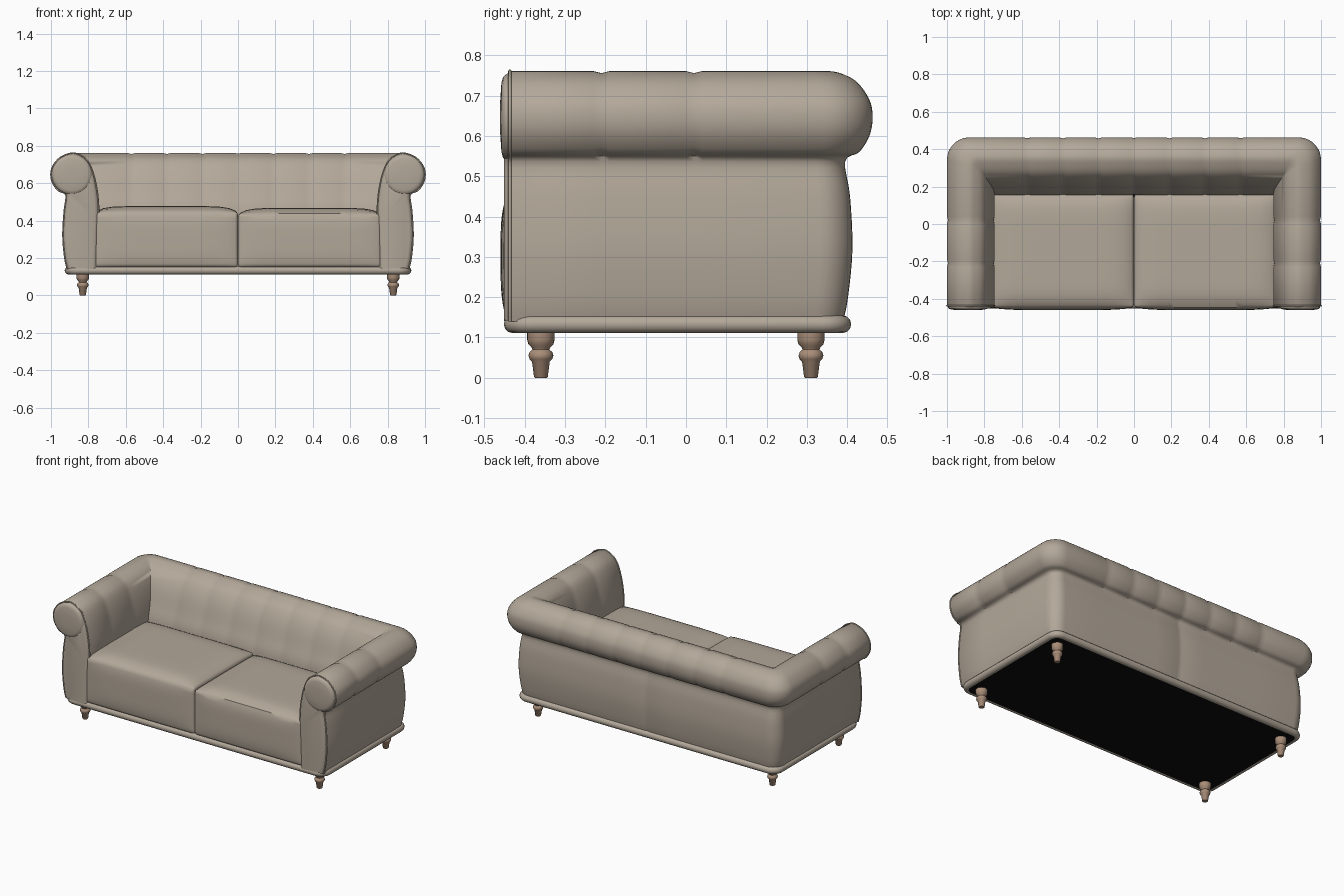
import bpy, bmesh, math
from mathutils import Matrix, Vector

if "Cube" in bpy.data.objects:
    bpy.data.objects.remove(bpy.data.objects["Cube"])


def material(name, rgb):
    m = bpy.data.materials.new(name)
    m.use_nodes = True
    m.diffuse_color = (*rgb, 1)
    bsdf = m.node_tree.nodes["Principled BSDF"]
    bsdf.inputs["Base Color"].default_value = (*rgb, 1)
    bsdf.inputs["Roughness"].default_value = 0.7
    return m


fabric = material("taupe fabric", (0.45, 0.39, 0.32))
wood = material("light wood", (0.40, 0.27, 0.19))
lining = material("black lining", (0.004, 0.004, 0.004))


def finish(name, bm, mat, mirror=False, angle=40):
    bmesh.ops.recalc_face_normals(bm, faces=bm.faces)
    me = bpy.data.meshes.new(name)
    bm.to_mesh(me)
    bm.free()
    me.materials.append(mat)
    me.shade_smooth()
    me.set_sharp_from_angle(angle=math.radians(angle))
    ob = bpy.data.objects.new(name, me)
    bpy.context.collection.objects.link(ob)
    if mirror:
        mod = ob.modifiers.new("mirror", 'MIRROR')
        mod.use_clip = True
    return ob


def loft(bm, rings, closed=False):
    """Bridge rows of points with quads and return the vertex rows."""
    rows = [[bm.verts.new(p) for p in ring] for ring in rings]
    for a, b in zip(rows, rows[1:]):
        n = len(a)
        for i in range(n if closed else n - 1):
            j = (i + 1) % n
            bm.faces.new((a[i], a[j], b[j], b[i]))
    return rows


def lathe(profile, matrix, steps=32):
    """Turn (radius, height) points around z, cap both ends and place it."""
    bm = bmesh.new()
    turn = [math.tau * k / steps for k in range(steps)]
    rows = loft(bm, [[matrix @ Vector((r * math.cos(a), r * math.sin(a), h))
                      for a in turn] for r, h in profile], True)
    bm.faces.new(rows[0])
    bm.faces.new(rows[-1])
    return bm


def tube(name, points, radius, mat, cyclic=False, mirror=False):
    """Round tube along a path, turned into a mesh."""
    cu = bpy.data.curves.new(name, 'CURVE')
    cu.dimensions = '3D'
    cu.bevel_depth = radius
    cu.bevel_resolution = 4
    sp = cu.splines.new('POLY')
    sp.points.add(len(points) - 1)
    for p, co in zip(sp.points, points):
        p.co = (*co, 1)
    sp.use_cyclic_u = cyclic
    tmp = bpy.data.objects.new(name + " path", cu)
    bpy.context.collection.objects.link(tmp)
    bpy.context.view_layer.update()
    me = bpy.data.meshes.new_from_object(tmp)
    bm = bmesh.new()
    bm.from_mesh(me)
    bpy.data.objects.remove(tmp)
    bpy.data.meshes.remove(me)
    return finish(name, bm, mat, mirror)


def smooth_path(pts, steps=4):
    """Catmull-Rom curve through the points."""
    pts = [Vector(p) for p in pts]
    ext = [pts[0]] + pts + [pts[-1]]
    out = []
    for a, b, c, d in zip(ext, ext[1:], ext[2:], ext[3:]):
        for k in range(steps):
            t = k / steps
            out.append(b + (c - a) * t / 2 + (a * 2 - b * 5 + c * 4 - d) * t * t / 2
                       + (b * 3 - a - c * 3 + d) * t ** 3 / 2)
    return out + [pts[-1]]


# Arm and back section: arm x, back y, height, from inside over the roll to outside
section = smooth_path([
    (.755, .16, .14), (.75, .155, .3), (.745, .155, .45), (.752, .185, .55),
    (.773, .22, .65), (.805, .265, .72), (.85, .32, .752), (.89, .365, .76),
    (.95, .42, .737), (.99, .455, .69), (1, .463, .645), (.99, .455, .6),
    (.96, .43, .56), (.92, .395, .537), (.929, .407, .45), (.936, .413, .32),
    (.926, .402, .2), (.912, .39, .14)])
ROLL_END = 13 * 4
normals = []
for i, p in enumerate(section):
    d = section[min(i + 1, len(section) - 1)] - section[max(i - 1, 0)]
    normals.append(Vector((-d.z, 0, d.x)).normalized())


def inset(i, depth):
    n = normals[i] * depth
    return section[i] - Vector((n.x, n.x, n.z))


def ring(place, depth=0, roll_only=True):
    pts = []
    for i in range(len(section)):
        pts.append(place(inset(i, depth if i < ROLL_END or not roll_only else 0)))
    return pts


def on_arm(y):
    return lambda p: (p.x, y, p.z)


def on_back(x):
    return lambda p: (x, p.y, p.z)


def on_corner(a):
    def place(p):
        r = max(0, (p.x - .8) * .6)
        return (p.x - r + r * math.cos(a), p.y - r + r * math.sin(a), p.z)
    return place


# Arms and back: one half swept around the corner, with shallow channel seams
rings = [ring(on_arm(-.452), .022, False), ring(on_arm(-.447), .009, False),
         ring(on_arm(-.435), 0)]
for y in (-.21, .02):
    rings += [ring(on_arm(y - .02)), ring(on_arm(y), .005), ring(on_arm(y + .02))]
rings += [ring(on_corner(math.pi / 2 * k / 8)) for k in range(9)]
for x in (.57, .38, .19):
    rings += [ring(on_back(x + .02)), ring(on_back(x), .005), ring(on_back(x - .02))]
rings += [ring(on_back(.015)), ring(on_back(0), .004, False)]
bm = bmesh.new()
rows = loft(bm, rings)
bm.faces.new(rows[0])
bmesh.ops.remove_doubles(bm, verts=bm.verts, dist=1e-5)
finish("arms_and_back", bm, fabric, True)

# Piping around the arm fronts, and padded scroll discs
tube("arm_piping", [(p.x, -.437, p.z) for p in section], .004, fabric, mirror=True)
disc = Matrix.Translation((.888, -.437, .646)) @ Matrix.Rotation(math.pi / 2, 4, 'X')
finish("scroll_disc", lathe([(.107, 0), (.106, .01), (.1, .017), (.085, .021), (.04, .024),
                             (.005, .024)], disc), fabric, True)

# Seat cushions: crowned top and padded front
for name, side, top in (("right_cushion", -1, .477), ("left_cushion", 1, .467)):
    bm = bmesh.new()
    bmesh.ops.create_cube(bm, size=2)
    bmesh.ops.subdivide_edges(bm, edges=bm.edges, cuts=16, use_grid_fill=True)
    for v in bm.verts:
        u, w, h = v.co
        z = .305 + .155 * h
        if h > 0:
            crown = (1 - u ** 8) * (1 - w ** 8)
            z += h * (top - .46 - .03 * (1 - crown))
        y = -.143 + .303 * w
        if w < 0:
            y += w * .014 * (1 - u ** 6) * (1 - h ** 4)
        v.co = (side * (.383 + .382 * u), y, z)
    bm.normal_update()
    sharp = [e for e in bm.edges if e.calc_face_angle(0) > .75]
    bmesh.ops.bevel(bm, geom=sharp, offset=.016, segments=4, profile=.5, affect='EDGES')
    finish(name, bm, fabric)

# Base: rounded rail and the dark underside
outline = []
R = .05
for k, (cx, cy) in enumerate(((.905, .388), (-.905, .388), (-.905, -.43), (.905, -.43))):
    mx, my = math.copysign(abs(cx) - R, cx), math.copysign(abs(cy) - R, cy)
    for s in range(7):
        a = math.pi / 2 * (k + s / 6)
        outline.append((mx + R * math.cos(a), my + R * math.sin(a)))
tube("base_rail", [(x, y, .133) for x, y in outline], .022, fabric, cyclic=True)
bm = bmesh.new()
rows = loft(bm, [[(x, y, z) for x, y in outline] for z in (.113, .13)], True)
for row in rows:
    bm.faces.new(row)
finish("underside", bm, lining)

# Turned legs
leg = [(.015, 0), (.017, .002), (.022, .04), (.028, .046), (.031, .055), (.028, .064),
       (.021, .07), (.023, .075), (.031, .083), (.034, .095), (.034, .115)]
for name, y in (("front_legs", -.36), ("back_legs", .31)):
    finish(name, lathe(leg, Matrix.Translation((.83, y, 0)), 24), wood, True)
